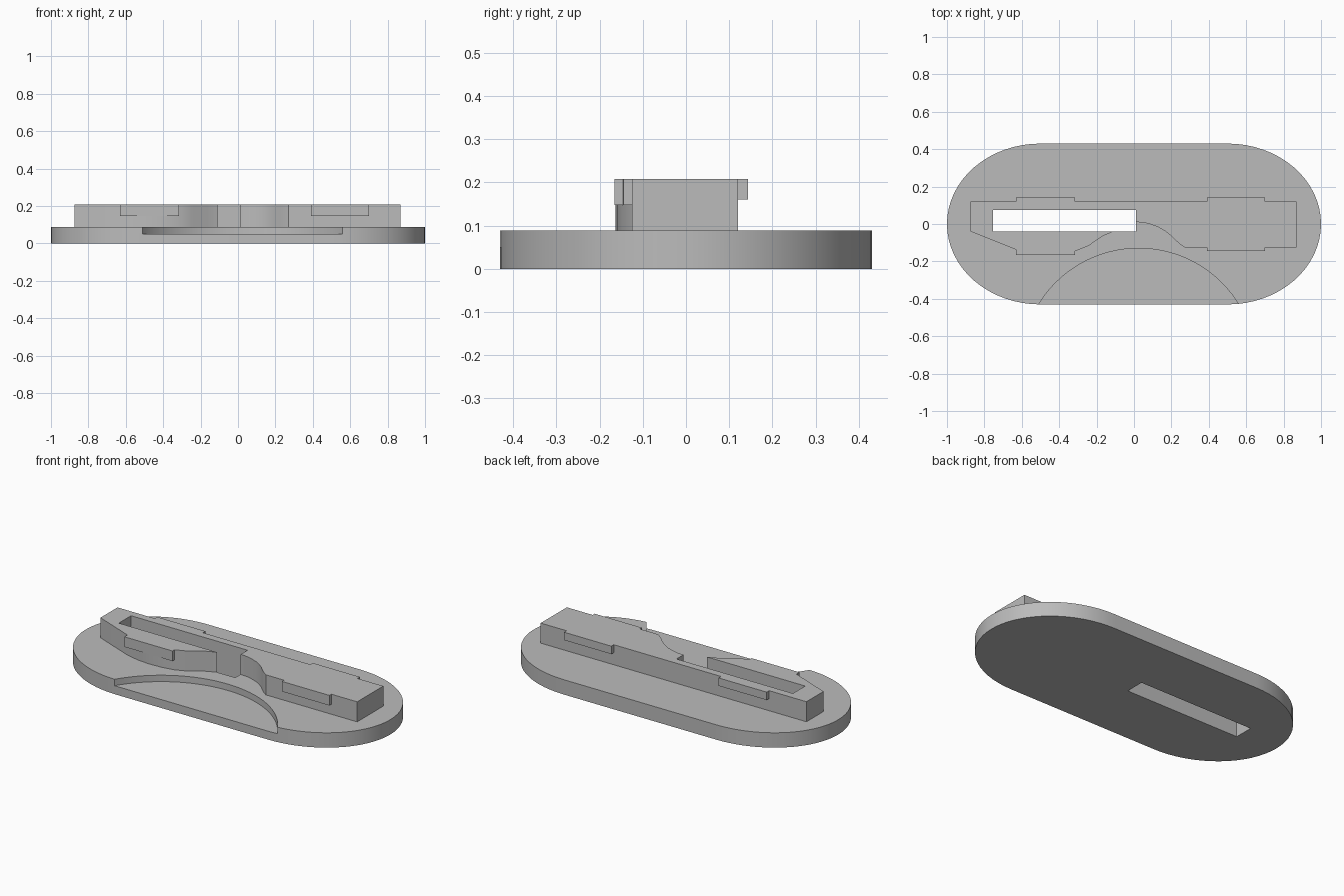
import bpy, bmesh, math

old = bpy.data.objects.get("Cube")
if old:
    bpy.data.objects.remove(old, do_unlink=True)

BASE_TOP, TOP, DEPTH = 0.088, 0.207, 0.43

grey = bpy.data.materials.new("plain grey")
grey.use_nodes = True
grey.diffuse_color = (0.5, 0.5, 0.5, 1)
grey.node_tree.nodes["Principled BSDF"].inputs["Base Color"].default_value = (0.5, 0.5, 0.5, 1)


def prism(name, outline, z0, z1):
    """Extrude a flat outline from z0 up to z1."""
    bm = bmesh.new()
    face = bm.faces.new([bm.verts.new((x, y, z0)) for x, y in outline])
    up = bmesh.ops.extrude_face_region(bm, geom=[face])["geom"]
    bmesh.ops.translate(bm, vec=(0, 0, z1 - z0),
                        verts=[v for v in up if isinstance(v, bmesh.types.BMVert)])
    bmesh.ops.recalc_face_normals(bm, faces=bm.faces)
    mesh = bpy.data.meshes.new(name)
    bm.to_mesh(mesh)
    bm.free()
    mesh.materials.append(grey)
    obj = bpy.data.objects.new(name, mesh)
    bpy.context.collection.objects.link(obj)
    return obj


def box(name, x0, x1, y0, y1, z0, z1):
    return prism(name, [(x0, y0), (x1, y0), (x1, y1), (x0, y1)], z0, z1)


def arc(cx, cy, rx, ry, a0, a1, n):
    angles = [math.radians(a0 + (a1 - a0) * i / n) for i in range(n + 1)]
    return [(cx + rx * math.cos(a), cy + ry * math.sin(a)) for a in angles]


def cut(obj, cutter):
    mod = obj.modifiers.new("cut", 'BOOLEAN')
    mod.operation, mod.solver, mod.object = 'DIFFERENCE', 'EXACT', cutter
    cutter.hide_render = True
    cutter.hide_viewport = True


def apply_and_smooth(obj):
    bpy.ops.object.select_all(action='DESELECT')
    obj.select_set(True)
    bpy.context.view_layer.objects.active = obj
    for mod in list(obj.modifiers):
        bpy.ops.object.modifier_apply(modifier=mod.name)
    bpy.ops.object.shade_smooth_by_angle(angle=math.radians(30))


# Rounded base plate
base = prism("base_plate", arc(0.5, 0, 0.5, DEPTH, -90, 90, 32)
             + arc(-0.5, 0, 0.5, DEPTH, 90, 270, 32), 0, BASE_TOP)

# Raised body with a bulge and a scooped front
body = prism("raised_body", [
    (-0.875, 0.12), (-0.875, -0.04), (-0.63, -0.137), (-0.55, -0.156),
    (-0.47, -0.163), (-0.39, -0.159), (-0.315, -0.146), (-0.245, -0.118),
    (-0.17, -0.066), (-0.11, -0.04), (-0.1, -0.03), (-0.1, 0.01),
    (0.02, 0.01), (0.055, 0.007), (0.09, -0.002), (0.13, -0.017),
    (0.165, -0.037), (0.195, -0.06), (0.22, -0.085), (0.245, -0.107), (0.27, -0.125),
    (0.87, -0.125), (0.87, 0.12)], BASE_TOP, TOP)

# Through slot and shallow curved recess
slot = box("slot_cutter", -0.755, 0.01, -0.04, 0.075, -0.1, 0.3)
recess = prism("recess_cutter", arc(0.025, -0.757, 0.627, 0.627, 20, 160, 48), 0.05, 0.2)
cut(base, slot)
cut(base, recess)
cut(body, slot)
for part in (base, body):
    apply_and_smooth(part)
for cutter in (slot, recess):
    bpy.data.objects.remove(cutter, do_unlink=True)

# Snap clips along both long sides
for side, x0, x1, front in (("right", -0.63, -0.315, -0.165), ("left", 0.39, 0.70, -0.144)):
    box("front_clip_" + side, x0, x1, front, -0.1, 0.147, TOP)
    box("back_clip_" + side, x0, x1, 0.1, 0.143, 0.16, TOP)
